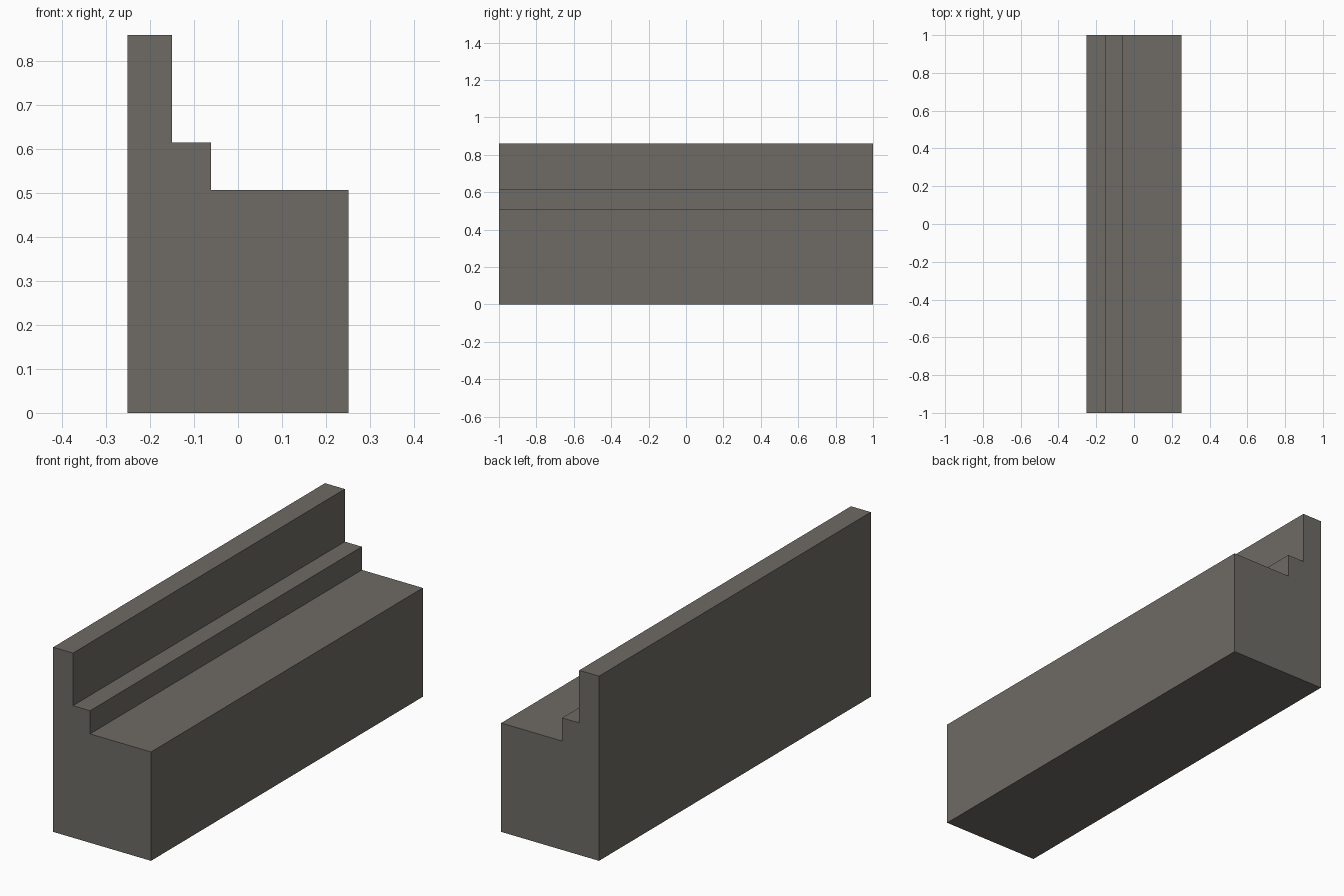
import bpy
import bmesh

if "Cube" in bpy.data.objects:
    bpy.data.objects.remove(bpy.data.objects["Cube"])

# Warm grey stone
stone = bpy.data.materials.new("warm_grey_stone")
stone.diffuse_color = (0.156, 0.147, 0.133, 1.0)
stone.use_nodes = True
stone.node_tree.nodes["Principled BSDF"].inputs["Base Color"].default_value = stone.diffuse_color

# Stepped cross-section (x, z), extruded along y
profile = [(-0.252, 0.0), (0.252, 0.0), (0.252, 0.507), (-0.062, 0.507),
           (-0.062, 0.615), (-0.15, 0.615), (-0.15, 0.86), (-0.252, 0.86)]

bm = bmesh.new()
face = bm.faces.new([bm.verts.new((x, -1.0, z)) for x, z in profile])
result = bmesh.ops.extrude_face_region(bm, geom=[face])
moved = [v for v in result["geom"] if isinstance(v, bmesh.types.BMVert)]
bmesh.ops.translate(bm, verts=moved, vec=(0, 2, 0))

# Make sure both end caps exist before fixing normals
open_edges = [e for e in bm.edges if e.is_boundary]
if open_edges:
    bmesh.ops.holes_fill(bm, edges=open_edges, sides=0)
bmesh.ops.recalc_face_normals(bm, faces=bm.faces)

mesh = bpy.data.meshes.new("stepped_kerb")
bm.to_mesh(mesh)
bm.free()
mesh.materials.append(stone)
bpy.context.collection.objects.link(bpy.data.objects.new("stepped_kerb", mesh))
